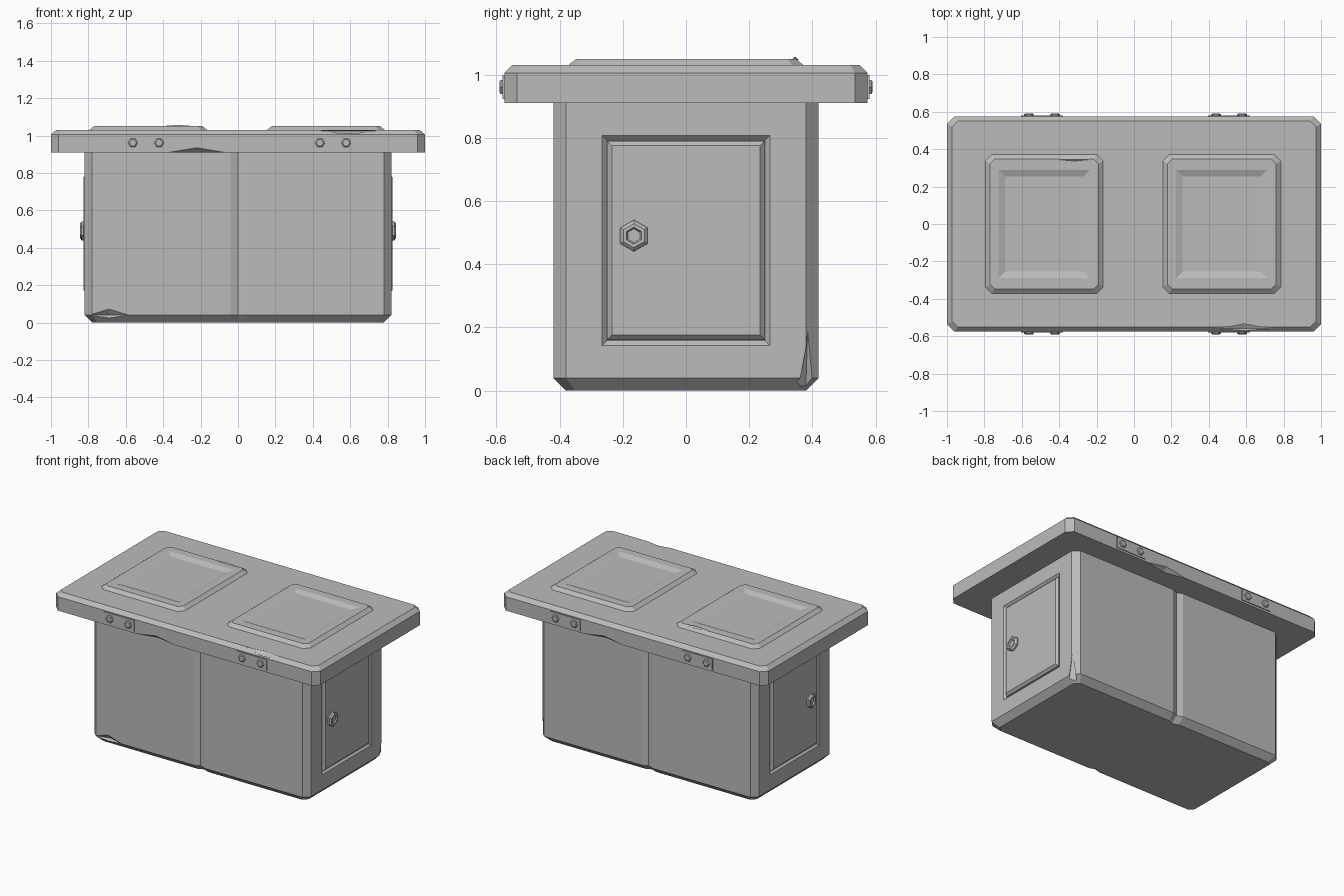
import bpy, bmesh, math
from mathutils import Matrix

cube = bpy.data.objects.get("Cube")
if cube:
    bpy.data.objects.remove(cube, do_unlink=True)

GREY = (0.5, 0.5, 0.5, 1)
mat = bpy.data.materials.new("plain_grey")
mat.use_nodes = True
mat.diffuse_color = GREY
mat.node_tree.nodes["Principled BSDF"].inputs["Base Color"].default_value = GREY


def rect(hx, hy, z, c=0.0):
    """Rectangle with chamfered corners."""
    q = [(hx, hy - c), (hx - c, hy)]
    return ([(x, y, z) for x, y in q] + [(-x, y, z) for x, y in q[::-1]] +
            [(-x, -y, z) for x, y in q] + [(x, -y, z) for x, y in q[::-1]])


def poly(n, r, z, x=0, y=0, sy=1):
    """Regular polygon ring, optionally squashed in y."""
    return [(x + r * math.cos(k * math.tau / n), y + sy * r * math.sin(k * math.tau / n), z)
            for k in range(n)]


def loft(name, rings, matrix=Matrix()):
    """Closed solid through a stack of rings."""
    bm = bmesh.new()
    rows = [[bm.verts.new(p) for p in ring] for ring in rings]
    n = len(rows[0])
    for a, b in zip(rows, rows[1:]):
        for k in range(n):
            bm.faces.new((a[k], a[(k + 1) % n], b[(k + 1) % n], b[k]))
    bm.faces.new(rows[0][::-1])
    bm.faces.new(rows[-1])
    bmesh.ops.remove_doubles(bm, verts=bm.verts, dist=0.0001)
    bm.transform(matrix)
    bmesh.ops.recalc_face_normals(bm, faces=bm.faces)
    mesh = bpy.data.meshes.new(name)
    bm.to_mesh(mesh)
    bm.free()
    mesh.materials.append(mat)
    ob = bpy.data.objects.new(name, mesh)
    bpy.context.collection.objects.link(ob)
    return ob


def chip(x, y, z, sx, sy, sz, name="chip_cutter"):
    """Stretched octahedron."""
    m = Matrix.Translation((x, y, z)) @ Matrix.Diagonal((sx, sy, sz, 1))
    return loft(name, [poly(4, 0, -1), poly(4, 1, 0), poly(4, 0, 1)], m)


def carve(ob, cutters):
    """Subtract the cutters, then discard them."""
    for c in cutters:
        c.hide_render = True
        mod = ob.modifiers.new("cut", 'BOOLEAN')
        mod.object, mod.operation, mod.solver = c, 'DIFFERENCE', 'EXACT'
    dg = bpy.context.evaluated_depsgraph_get()
    mesh = bpy.data.meshes.new_from_object(ob.evaluated_get(dg))
    ob.modifiers.clear()
    ob.data = mesh
    for c in cutters:
        bpy.data.objects.remove(c, do_unlink=True)


def side(s, y, z):
    """Local z points out of the left or right side, local x points up."""
    m = Matrix(((0, 0, s, s * 0.82), (0, 1, 0, y), (1, 0, 0, z), (0, 0, 0, 1)))
    return m


def edge(s, x, z):
    """Local z points out of the front or back edge of the lid."""
    return Matrix(((1, 0, 0, x), (0, 0, s, s * 0.575), (0, 1, 0, z), (0, 0, 0, 1)))


# Cabinet body with centre seams, door recesses and chipped corners
body = loft("cabinet_body", [rect(0.78, 0.38, 0, 0.03), rect(0.82, 0.42, 0.04, 0.04),
                             rect(0.82, 0.42, 0.92, 0.04)])
cutters = [chip(-0.69, -0.42, 0.04, 0.105, 0.03, 0.032)]
for s in (-1, 1):
    cutters.append(loft("seam_cutter", [poly(4, 0.04, z, 0, s * y, 0.4) for z, y in
                                        ((-0.01, 0.37), (0.04, 0.42), (1, 0.42))]))
    cutters.append(loft("recess_cutter", [rect(0.317, 0.25, -0.015), rect(0.348, 0.281, 0.015)],
                        side(s, 0, 0.475)))
cutters.append(loft("corner_cutter", [poly(4, 0.04, -0.05, 0.80, 0.38),
                                      poly(4, 0.03, 0.03, 0.81, 0.38),
                                      poly(4, 0, 0.19, 0.815, 0.385)]))
carve(body, cutters)

# Lid slab with chipped edges
lid = loft("lid", [rect(1, 0.575, 0.91, 0.04), rect(1, 0.575, 1.005, 0.04),
                   rect(0.972, 0.55, 1.03, 0.03)])
carve(lid, [chip(-0.22, -0.575, 0.91, 0.15, 0.03, 0.025),
            chip(0.22, 0.575, 0.91, 0.15, 0.03, 0.025),
            chip(0.59, -0.56, 1.025, 0.18, 0.035, 0.02)])

# Raised frames with sunken centres on the lid
for name, x in (("left", 0.47), ("right", -0.48)):
    loft(name + "_lid_panel",
         [rect(0.315, 0.372, 1.02, 0.035), rect(0.315, 0.372, 1.03, 0.035),
          rect(0.29, 0.347, 1.05, 0.025), rect(0.245, 0.29, 1.05),
          rect(0.21, 0.255, 1.036)], Matrix.Translation((x, 0, 0)))
chip(-0.32, 0.345, 1.047, 0.13, 0.012, 0.01, "raised_splinter")

# Doors and hexagonal knobs on both ends
for name, s in (("left", 1), ("right", -1)):
    loft(name + "_door", [rect(0.315, 0.25, -0.02), rect(0.315, 0.25, -0.008),
                          rect(0.3, 0.235, 0.007)], side(s, 0, 0.475))
    loft(name + "_door_knob", [poly(6, 0.05, 0), poly(6, 0.05, 0.016), poly(6, 0.038, 0.026),
                               poly(6, 0.027, 0.026), poly(6, 0.022, 0.018)],
         side(s, -0.165, 0.49))

# Bolted brackets along the front and back of the lid
for fname, s in (("front", -1), ("back", 1)):
    for name, x in (("left", 0.508), ("right", -0.492)):
        loft(f"{fname}_{name}_bracket", [rect(0.113, 0.038, -0.01), rect(0.113, 0.038, 0.006)],
             edge(s, x, 0.961))
        for k, dx in enumerate((-0.07, 0.07)):
            loft(f"{fname}_{name}_bolt_{k + 1}",
                 [poly(6, 0.026, 0), poly(6, 0.026, 0.011), poly(6, 0.019, 0.016)],
                 edge(s, x + dx, 0.961))
